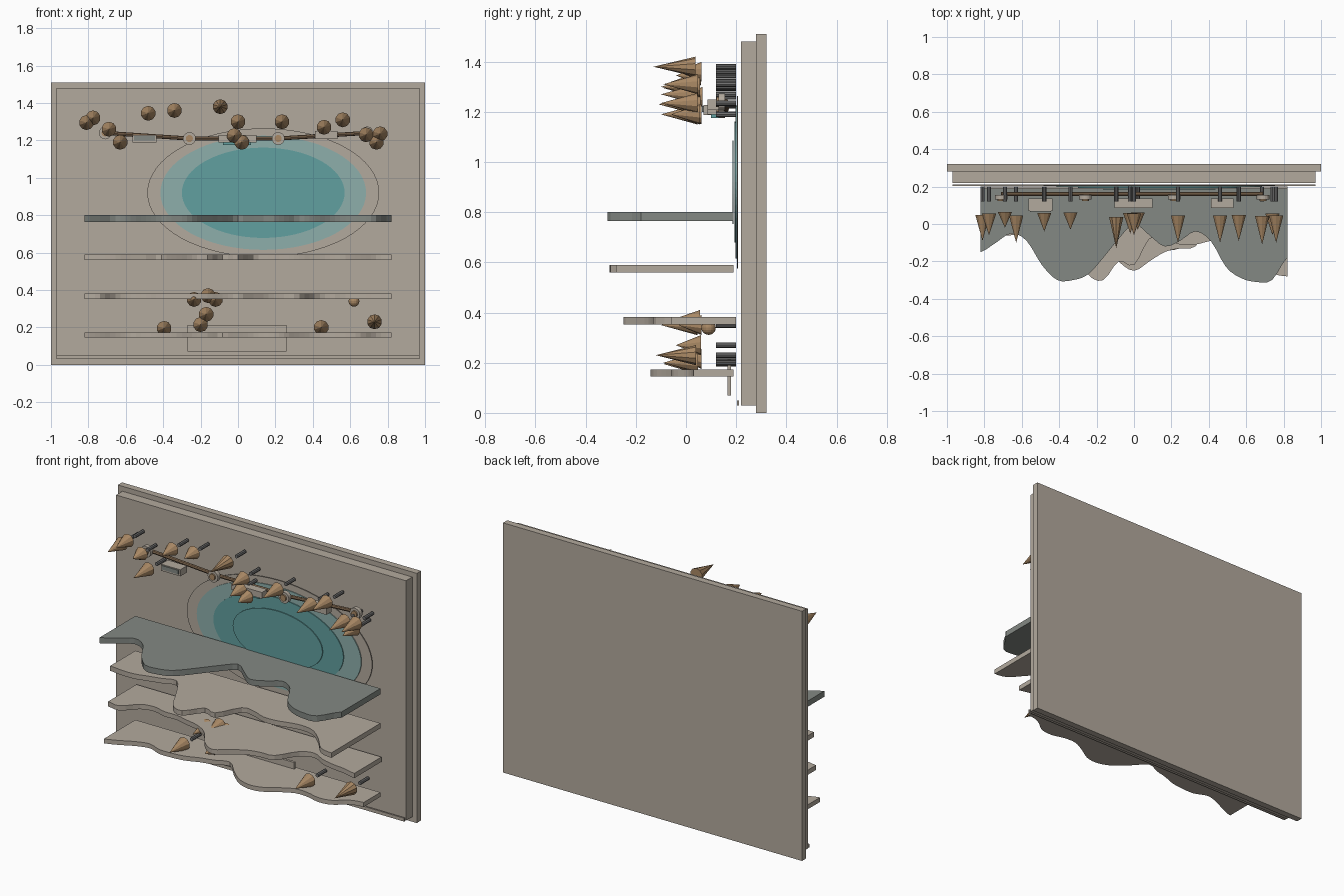
import bpy
import bmesh
import math
from mathutils import Matrix, Vector

default_cube = bpy.data.objects.get("Cube")
if default_cube:
    bpy.data.objects.remove(default_cube, do_unlink=True)


def make_material(name, red, green, blue):
    material = bpy.data.materials.new(name)
    material.use_nodes = True
    colour = (red, green, blue, 1)
    material.diffuse_color = colour
    shader = next(n for n in material.node_tree.nodes if n.type == "BSDF_PRINCIPLED")
    shader.inputs["Base Color"].default_value = colour
    return material


stone = make_material("warm stone", .45, .40, .34)
slate = make_material("slate grey", .23, .25, .23)
deep_water = make_material("deep teal", .12, .35, .35)
shallow_water = make_material("pale teal", .27, .43, .41)
foliage = make_material("tan brown", .40, .25, .13)
bark = make_material("dark brown", .22, .14, .08)
metal = make_material("stem grey", .16, .16, .16)


def finish(name, bm, material):
    bmesh.ops.recalc_face_normals(bm, faces=bm.faces)
    mesh = bpy.data.meshes.new(name)
    bm.to_mesh(mesh)
    bm.free()
    mesh.materials.append(material)
    obj = bpy.data.objects.new(name, mesh)
    bpy.context.collection.objects.link(obj)
    return obj


def box(name, x_range, y_range, z_range, material):
    """Box between pairs of limits."""
    bm = bmesh.new()
    ranges = (x_range, y_range, z_range)
    centre = Vector([sum(r) / 2 for r in ranges])
    size = [r[1] - r[0] for r in ranges]
    matrix = Matrix.Translation(centre) @ Matrix.Diagonal((*size, 1))
    bmesh.ops.create_cube(bm, size=1, matrix=matrix)
    return finish(name, bm, material)


def spike(name, x, z, back, front, back_radius, front_radius, sides, material, stretch=1):
    """Cone, cylinder or oval disc whose axis runs towards the front."""
    bm = bmesh.new()
    matrix = (Matrix.Translation((x, (back + front) / 2, z))
              @ Matrix.Diagonal((1, 1, stretch, 1))
              @ Matrix.Rotation(math.pi / 2, 4, "X"))
    bmesh.ops.create_cone(bm, cap_ends=True, segments=sides, radius1=back_radius,
                          radius2=front_radius, depth=back - front, matrix=matrix)
    return finish(name, bm, material)


def wave_at(depths, t):
    """Smooth interpolation through evenly spaced depths."""
    last = len(depths) - 1
    i = min(int(t * last), last - 1)
    f = t * last - i
    a, b, c, d = (depths[max(0, min(last, i + k))] for k in (-1, 0, 1, 2))
    return b + f / 2 * (c - a + f * (2 * a - 5 * b + 4 * c - d + f * (3 * (b - c) + d - a)))


def wavy_shelf(name, bottom, top, back, depths, material, steps=60):
    """Flat slab with a wavy front edge; depths are hundredths towards the front."""
    half = .82
    outline = [(half, back), (-half, back)]
    for i in range(steps + 1):
        t = i / steps
        outline.append((half * (2 * t - 1), -wave_at(depths, t) / 100))
    bm = bmesh.new()
    face = bm.faces.new([bm.verts.new((x, y, bottom)) for x, y in outline])
    result = bmesh.ops.extrude_face_region(bm, geom=[face])
    moved = [v for v in result["geom"] if isinstance(v, bmesh.types.BMVert)]
    bmesh.ops.translate(bm, verts=moved, vec=(0, 0, top - bottom))
    return finish(name, bm, material)


# Backing boards and lower trim
box("back_board", (-1, 1), (.28, .32), (0, 1.51), stone)
box("front_board", (-.97, .97), (.22, .28), (.03, 1.48), stone)
box("lower_trim", (-.97, .97), (.203, .212), (.03, .05), stone)

# Layered oval pool
layers = [("pool_rim", .62, .208, stone), ("pool_shallow", .55, .203, shallow_water),
          ("pool_deep", .435, .198, deep_water), ("pool_centre", .3, .19, deep_water)]
for name, radius, back, material in layers:
    spike(name, .135, .92, back, back - .005, radius, radius, 64, material, stretch=.555)

# Wavy terrain shelves
wavy_shelf("upper_shelf", .765, .8, .19,
           [15, 10, 5, 9, 22, 30, 30, 27, 18, 8, 0, 6, 12, 9, 4, 9, 23, 29, 31, 30, 18], slate)
wavy_shelf("second_shelf", .56, .59, .19,
           [5, 6, 6, 4, 2, 0, 12, 27, 30, 20, 22, 8, 8, 11, 11, 9, 8, 10, 17, 26, 28], stone)
wavy_shelf("third_shelf", .353, .382, .2,
           [7, 8, 0, -2, 0, 0, 2, 4, 9, 20, 25, 20, 15, 13, 12, 0, -3, 1, 3, 4, 6], stone)
wavy_shelf("lowest_shelf", .145, .172, .19,
           [11, 8, 4, 2, 5, 5, 4, 1, -1, -4, 4, 11, 14, 13, 8, 4, 4, 6, 5, -1, -3], stone)

# Cone trees on short stems: x, z, tip
trees = [(-.81, 1.295, -.09), (-.775, 1.32, -.06), (-.69, 1.26, -.02), (-.63, 1.19, -.1),
         (-.48, 1.345, -.04), (-.34, 1.36, -.03), (-.095, 1.38, -.13), (0, 1.3, -.06),
         (-.02, 1.225, -.05), (.02, 1.19, -.03), (.235, 1.3, -.1), (.46, 1.27, -.1),
         (.56, 1.31, -.09), (.685, 1.23, -.11), (.76, 1.235, -.1), (.74, 1.19, -.06),
         (-.235, .35, -.1), (-.16, .37, -.06), (-.12, .35, -.03), (-.17, .27, -.04),
         (-.2, .215, -.03), (-.395, .195, -.09), (.445, .2, -.09), (.73, .23, -.12)]
for x, z, tip in trees:
    base = .07 + tip / 4
    spike("tree_cone", x, z, base, tip, .04, 0, 10, foliage)
    spike("tree_stem", x, z, .2, .12, .011, .011, 8, metal)

# Round boulder
bm = bmesh.new()
bmesh.ops.create_uvsphere(bm, u_segments=16, v_segments=10, radius=.029,
                          matrix=Matrix.Translation((.62, .09, .34)))
finish("boulder", bm, foliage)

# Walkway rail with ring joints
joints = [(-.71, 1.24), (-.26, 1.21), (.215, 1.21), (.69, 1.24)]
for (x1, z1), (x2, z2) in zip(joints, joints[1:]):
    start, end = Vector((x1, .16, z1)), Vector((x2, .16, z2))
    way = end - start
    bm = bmesh.new()
    matrix = (Matrix.Translation((start + end) / 2)
              @ way.to_track_quat("Z", "Y").to_matrix().to_4x4())
    bmesh.ops.create_cone(bm, cap_ends=True, segments=8, radius1=.011, radius2=.011,
                          depth=way.length, matrix=matrix)
    finish("walkway_rail", bm, bark)
for x, z in joints:
    spike("joint_ring", x, z, .155, .13, .034, .034, 20, stone)
    spike("joint_hub", x, z, .13, .122, .019, .019, 14, foliage)

# Small houses along the walkway
box("left_house", (-.565, -.435), (.07, .135), (1.188, 1.228), stone)
box("left_house_front", (-.555, -.445), (.064, .07), (1.2, 1.224), slate)
box("middle_house", (-.105, .1), (.085, .135), (1.19, 1.228), stone)
box("middle_house_base", (-.08, .07), (.1, .135), (1.175, 1.19), deep_water)
box("right_house", (.413, .532), (.085, .135), (1.208, 1.25), stone)

# Lower front plaque
box("plaque", (-.27, .26), (.165, .18), (.07, .212), stone)
